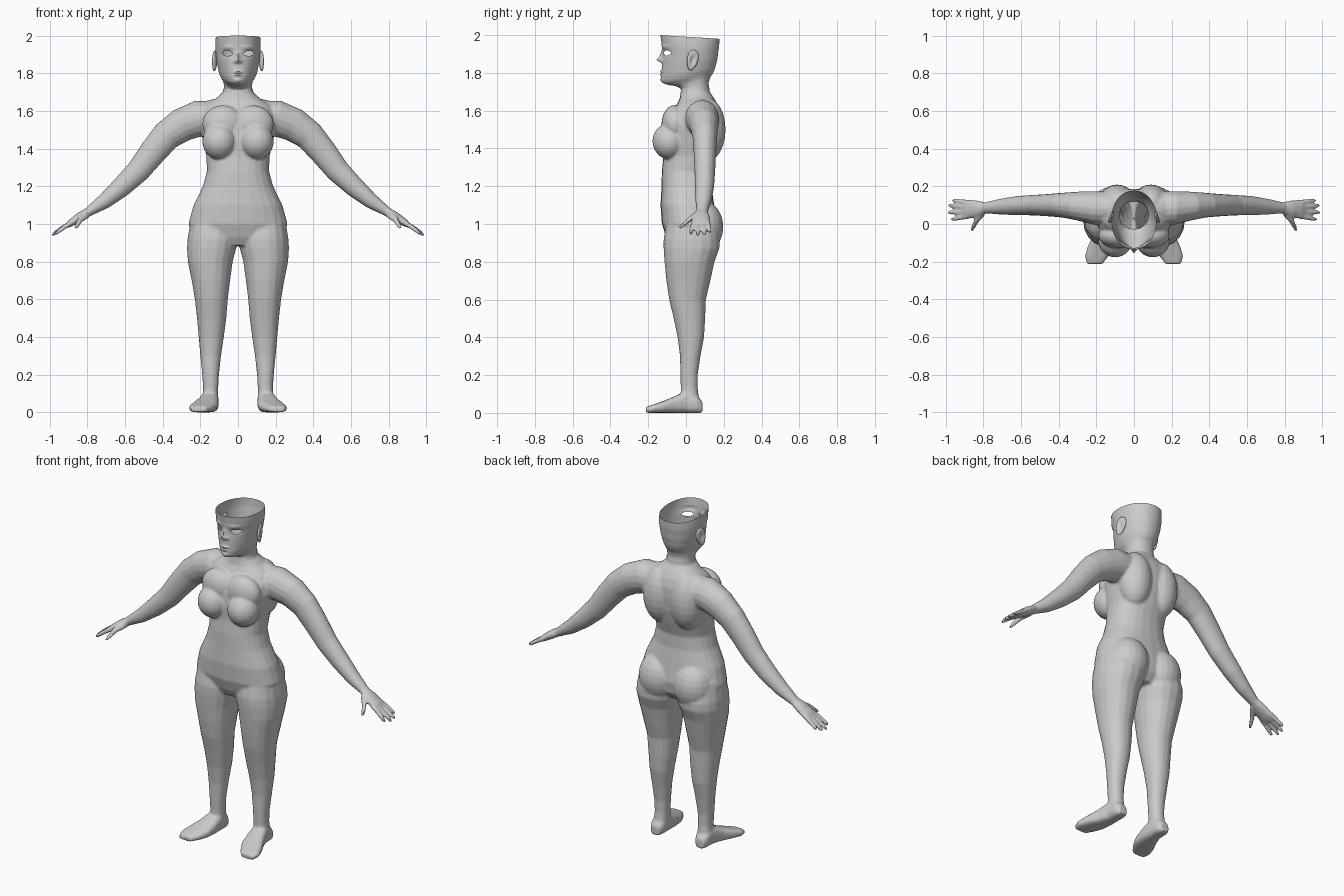
import bpy, bmesh
from math import sin, cos, pi, exp
from mathutils import Vector, Matrix

if "Cube" in bpy.data.objects:
    bpy.data.objects.remove(bpy.data.objects["Cube"])


def spow(v, e):
    return abs(v) ** e * (1 if v >= 0 else -1)


def loft(bm, rings, n=20, power=2.2):
    """Skin closed superellipse rings given as (centre, u, v)."""
    rows = []
    for c, u, v in rings:
        rows.append([bm.verts.new(Vector(c)
                     + Vector(u) * spow(cos(2 * pi * i / n), 2 / power)
                     + Vector(v) * spow(sin(2 * pi * i / n), 2 / power)) for i in range(n)])
    for a, b in zip(rows, rows[1:]):
        for i in range(n):
            j = (i + 1) % n
            bm.faces.new((a[i], a[j], b[j], b[i]))
    bm.faces.new(rows[0][::-1])
    bm.faces.new(rows[-1])


def limb(bm, s, pts, n=16):
    """Tube along (x, y, z, radius in y, radius across)."""
    rings = []
    for i, (x, y, z, ry, rn) in enumerate(pts):
        a, b = pts[max(i - 1, 0)], pts[min(i + 1, len(pts) - 1)]
        t = Vector((b[0] - a[0], 0, b[2] - a[2])).normalized()
        rings.append(((s * x, y, z), (0, ry, 0), (-s * t.z * rn, 0, t.x * rn)))
    loft(bm, rings, n, 2)


def blob(bm, c, r):
    m = Matrix.Translation(c) @ Matrix.Diagonal((*r, 1))
    bmesh.ops.create_uvsphere(bm, u_segments=20, v_segments=12, radius=1, matrix=m)


def finish(bm, name):
    bmesh.ops.recalc_face_normals(bm, faces=bm.faces)
    me = bpy.data.meshes.new(name)
    bm.to_mesh(me)
    bm.free()
    ob = bpy.data.objects.new(name, me)
    bpy.context.collection.objects.link(ob)
    bpy.ops.object.select_all(action='DESELECT')
    ob.select_set(True)
    bpy.context.view_layer.objects.active = ob
    return ob


bm = bmesh.new()

# torso: z, half width, front y, back y
torso = [(.885, .15, -.08, .12), (.93, .23, -.105, .155), (1.0, .264, -.128, .165),
         (1.1, .236, -.135, .15), (1.2, .187, -.13, .135), (1.28, .165, -.128, .135),
         (1.36, .168, -.12, .16), (1.44, .185, -.122, .18), (1.52, .2, -.115, .187),
         (1.58, .2, -.085, .185), (1.63, .175, -.05, .17), (1.665, .12, -.033, .15),
         (1.7, .08, -.028, .125), (1.76, .075, -.025, .12)]
loft(bm, [((0, (f + b) / 2, z), (w, 0, 0), (0, (b - f) / 2, 0)) for z, w, f, b in torso], 24, 2.3)

# legs: z, inner x, outer x, front y, back y
leg = [(1.03, .01, .25, -.1, .15), (.92, .003, .268, -.12, .18), (.87, .01, .271, -.12, .178),
       (.8, .028, .266, -.115, .152), (.7, .042, .246, -.105, .13), (.6, .054, .229, -.09, .106),
       (.5, .062, .218, -.066, .102), (.4, .075, .209, -.045, .096), (.3, .09, .2, -.032, .077),
       (.2, .101, .19, -.03, .062), (.13, .105, .186, -.028, .062), (.04, .105, .19, -.03, .075)]
# feet: centre x, y, half width, height
foot = [(.15, .087, .026, .06), (.149, .06, .042, .09), (.15, 0, .047, .115), (.16, -.06, .057, .088),
        (.178, -.12, .068, .063), (.198, -.17, .063, .046), (.208, -.212, .042, .032)]
arm = [(.1, .08, 1.56, .09, .09), (.21, .085, 1.56, .09, .097), (.3, .095, 1.525, .077, .09),
       (.38, .1, 1.468, .066, .08), (.45, .1, 1.385, .06, .073), (.53, .1, 1.282, .055, .064),
       (.62, .098, 1.195, .051, .054), (.71, .092, 1.12, .042, .041), (.8, .085, 1.06, .028, .024)]
palm = [(.78, .085, 1.072, .028, .024), (.835, .08, 1.04, .046, .025),
        (.885, .078, 1.007, .051, .02), (.91, .077, .99, .047, .012)]
# fingers: base y, tip x, tip y, tip z
fingers = [(.116, .965, .125, .955), (.09, .985, .098, .942), (.064, .988, .062, .938), (.04, .972, .025, .945)]

for s in (1, -1):
    loft(bm, [((s * (a + b) / 2, (f + k) / 2, z), ((b - a) / 2, 0, 0), (0, (k - f) / 2, 0))
              for z, a, b, f, k in leg], 18)
    loft(bm, [((s * x, y, h / 2), (w, 0, 0), (0, 0, h / 2)) for x, y, w, h in foot], 20, 2.8)
    limb(bm, s, arm)
    limb(bm, s, palm)
    for y0, x1, y1, z1 in fingers:
        limb(bm, s, [(.875, y0, 1.013, .013, .014), ((.875 + x1) / 2, (y0 + y1) / 2, (1.02 + z1) / 2, .0125, .013),
                     (x1 - .012, y1, z1 + .01, .011, .011), (x1, y1, z1, .006, .006)], 10)
    limb(bm, s, [(.8, .06, 1.05, .022, .02), (.835, .02, 1.025, .018, .017),
                 (.853, -.015, .995, .014, .013), (.862, -.036, .975, .01, .008)], 10)
    blob(bm, (s * .1, -.088, 1.438), (.09, .09, .095))      # breast
    blob(bm, (s * .08, -.06, 1.53), (.11, .07, .1))         # upper chest
    blob(bm, (s * .115, .085, .985), (.12, .113, .14))      # buttock
    blob(bm, (s * .09, .11, 1.5), (.1, .1, .17))            # shoulder blade
    blob(bm, (s * .1, .085, 1.6), (.12, .075, .065))        # trapezius

# fuse the parts into one skin and open the neck
body = finish(bm, "body")
rm = body.modifiers.new("fuse", 'REMESH')
rm.mode, rm.voxel_size = 'VOXEL', .007
sm = body.modifiers.new("soften", 'SMOOTH')
sm.factor, sm.iterations = .5, 5
for m in ("fuse", "soften"):
    bpy.ops.object.modifier_apply(modifier=m)
bm = bmesh.new()
bm.from_mesh(body.data)
bmesh.ops.bisect_plane(bm, geom=bm.verts[:] + bm.edges[:] + bm.faces[:], plane_co=(0, 0, 1.72),
                       plane_no=(0, 0, 1), clear_outer=True)
bm.to_mesh(body.data)
bm.free()
bpy.ops.object.shade_smooth_by_angle(angle=.6)

# head shell: front z, back z, half width, front y, back y, narrowing toward the front
head = [(1.685, 1.715, .078, -.029, .124, 0), (1.712, 1.745, .075, -.027, .12, 0),
        (1.728, 1.775, .077, -.05, .128, .1), (1.736, 1.79, .082, -.09, .138, .25),
        (1.748, 1.805, .09, -.122, .146, .3), (1.775, 1.825, .1, -.13, .154, .26),
        (1.81, 1.85, .107, -.128, .16, .2), (1.85, 1.875, .113, -.126, .166, .14),
        (1.89, 1.905, .117, -.124, .17, .08), (1.93, 1.93, .12, -.127, .174, .04),
        (1.965, 1.955, .12, -.131, .176, 0), (2.0, 1.98, .118, -.136, .177, 0)]
# face features: x, z, spread x, spread z, push forward
features = [(0, 1.868, .013, .011, .026), (0, 1.89, .01, .022, .015), (.017, 1.862, .009, .008, .009),
            (0, 1.808, .022, .006, .011), (0, 1.791, .02, .006, .01), (0, 1.8, .025, .0025, -.006),
            (0, 1.762, .022, .012, .008), (.055, 1.938, .03, .01, .006), (.058, 1.906, .025, .014, -.01)]
N, SUB = 96, 6
bm = bmesh.new()
rows = []
for k in range((len(head) - 1) * SUB + 1):
    i = min(k // SUB, len(head) - 2)
    t = k / SUB - i
    p0, p1, p2, p3 = head[max(i - 1, 0)], head[i], head[i + 1], head[min(i + 2, len(head) - 1)]
    zf, zb, w, yf, yb, nar = [b + t * (c - a + t * (2 * a - 5 * b + 4 * c - d + t * (3 * b - a - 3 * c + d))) / 2
                              for a, b, c, d in zip(p0, p1, p2, p3)]
    row = []
    for j in range(N):
        a = 2 * pi * j / N
        front = (1 + cos(a)) / 2
        x = w * spow(sin(a), .93) * (1 - nar * max(cos(a), 0))
        y = (yf + yb) / 2 - (yb - yf) / 2 * spow(cos(a), .93)
        z = zb + (zf - zb) * front
        if cos(a) > 0 and y < -.03:
            y -= sum(d * exp(-((abs(x) - fx) / sx) ** 2 - ((z - fz) / sz) ** 2)
                     for fx, fz, sx, sz, d in features)
        row.append(bm.verts.new((x, y, z)))
    rows.append(row)
for a, b in zip(rows, rows[1:]):
    for i in range(N):
        j = (i + 1) % N
        bm.faces.new((a[i], a[j], b[j], b[i]))

# eye openings
holes = []
for f in bm.faces:
    c = f.calc_center_median()
    if c.y < 0 and ((abs(c.x) - .058) / .027) ** 2 + ((c.z - 1.906) / .013) ** 2 < 1:
        holes.append(f)
bmesh.ops.delete(bm, geom=holes, context='FACES')
finish(bm, "head")
bpy.ops.object.shade_smooth_by_angle(angle=.9)

# ears: flattened discs with a hollow outer side
for s, side in ((1, "left"), (-1, "right")):
    bm = bmesh.new()
    bmesh.ops.create_uvsphere(bm, u_segments=24, v_segments=16, radius=1, matrix=Matrix.Rotation(pi / 2, 4, 'Y'))
    for v in bm.verts:
        r2 = v.co.y ** 2 + v.co.z ** 2
        if v.co.x * s > 0:
            v.co.x -= s * 1.1 * exp(-r2 * 4)
        v.co.y *= 1 + .25 * v.co.z
    m = (Matrix.Translation((s * .124, .034, 1.866)) @ Matrix.Rotation(s * .3, 4, 'Z')
         @ Matrix.Rotation(-.22, 4, 'X') @ Matrix.Diagonal((.013, .03, .056, 1)))
    bmesh.ops.transform(bm, matrix=m, verts=bm.verts)
    finish(bm, side + "_ear")
    bpy.ops.object.shade_smooth_by_angle(angle=.9)
